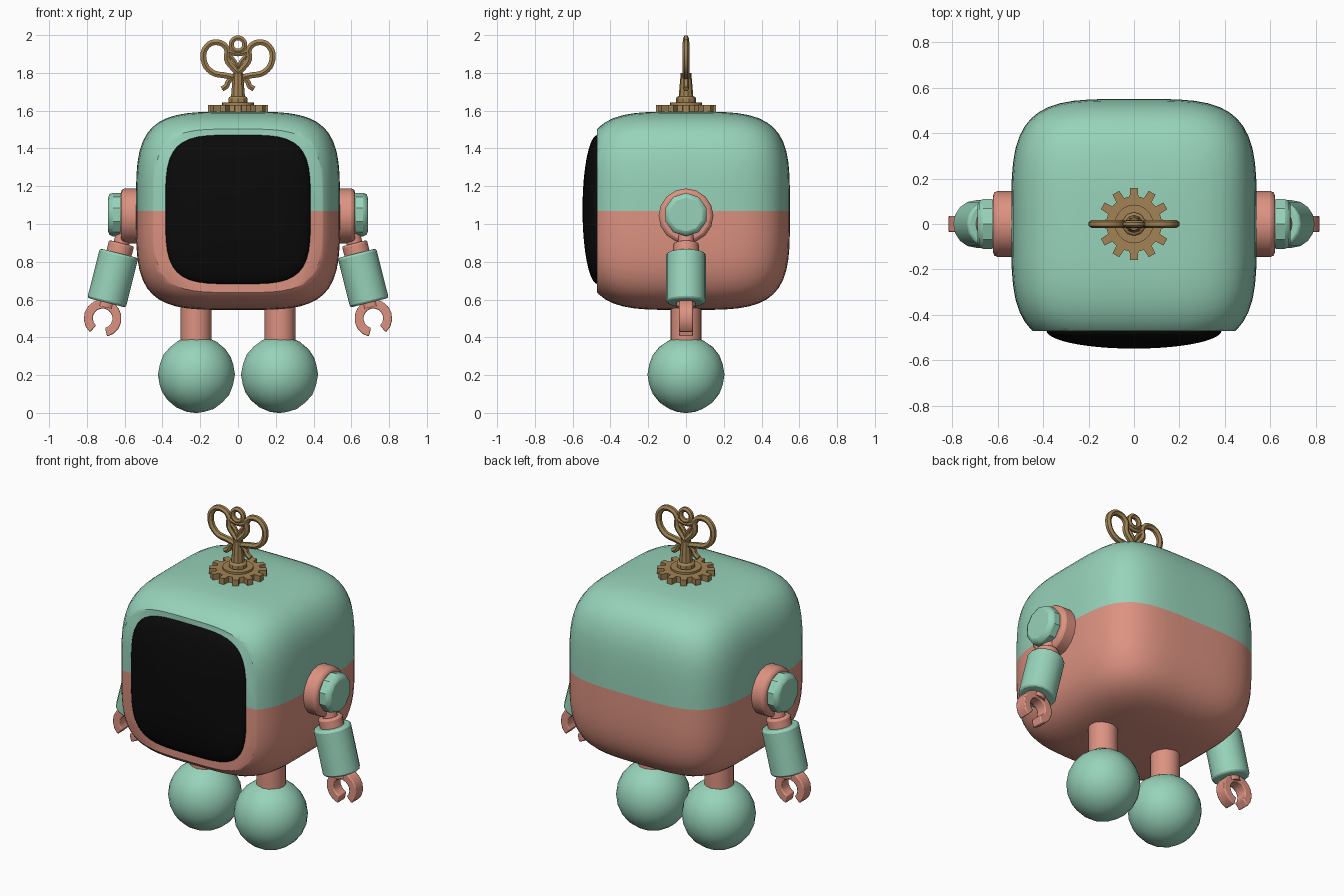
import bpy, bmesh, math
from mathutils import Vector

default = bpy.data.objects.get("Cube")
if default:
    bpy.data.objects.remove(default, do_unlink=True)


def material(name, color):
    m = bpy.data.materials.new(name)
    m.use_nodes = True
    m.diffuse_color = (*color, 1)
    bsdf = next(n for n in m.node_tree.nodes if n.type == 'BSDF_PRINCIPLED')
    bsdf.inputs["Base Color"].default_value = (*color, 1)
    bsdf.inputs["Roughness"].default_value = 0.7
    return m


MINT = material("mint", (0.31, 0.65, 0.49))
CORAL = material("coral", (0.72, 0.29, 0.22))
BLACK = material("black", (0.003, 0.003, 0.003))
BRASS = material("brass", (0.36, 0.23, 0.09))


def smooth(obj, angle=35):
    bpy.ops.object.select_all(action='DESELECT')
    obj.select_set(True)
    bpy.context.view_layer.objects.active = obj
    bpy.ops.object.shade_smooth_by_angle(angle=math.radians(angle))


def finish(name, bm, *mats, angle=35, bevel=0):
    bmesh.ops.recalc_face_normals(bm, faces=bm.faces[:])
    mesh = bpy.data.meshes.new(name)
    bm.to_mesh(mesh)
    bm.free()
    for m in mats:
        mesh.materials.append(m)
    obj = bpy.data.objects.new(name, mesh)
    bpy.context.collection.objects.link(obj)
    if bevel:
        mod = obj.modifiers.new("soft edges", 'BEVEL')
        mod.width, mod.segments = bevel, 2
        mod.limit_method = 'ANGLE'
        mod.angle_limit = math.radians(50)
    smooth(obj, angle)
    return obj


def rounded_cube(cuts, norm, size, center):
    bm = bmesh.new()
    bmesh.ops.create_cube(bm, size=2)
    bmesh.ops.subdivide_edges(bm, edges=bm.edges[:], cuts=cuts, use_grid_fill=True)
    for v in bm.verts:
        p = v.co / norm(v.co)
        v.co = Vector(a * b for a, b in zip(p, size)) + Vector(center)
    return bm


def rod(name, a, b, r, mat, r2=None, sides=16, bevel=0):
    a, b = Vector(a), Vector(b)
    bm = bmesh.new()
    bmesh.ops.create_cone(bm, cap_ends=True, segments=sides, radius1=r,
                          radius2=r if r2 is None else r2, depth=(b - a).length)
    turn = (b - a).to_track_quat('Z', 'Y')
    for v in bm.verts:
        v.co = turn @ v.co + (a + b) / 2
    return finish(name, bm, mat, bevel=bevel)


def slab(name, points, offset, mat, bevel=0):
    """Extrude a closed outline of 3D points by an offset."""
    bm = bmesh.new()
    face = bm.faces.new([bm.verts.new(p) for p in points])
    out = bmesh.ops.extrude_face_region(bm, geom=[face])
    moved = [g for g in out["geom"] if isinstance(g, bmesh.types.BMVert)]
    bmesh.ops.translate(bm, verts=moved, vec=offset)
    return finish(name, bm, mat, bevel=bevel)


def wire(name, points, radius, closed=False):
    """Bent brass strip along a smooth path in the x-z plane."""
    curve = bpy.data.curves.new(name, 'CURVE')
    curve.dimensions = '3D'
    curve.bevel_depth, curve.bevel_resolution = radius, 1
    curve.resolution_u = 4
    curve.use_fill_caps = True
    spline = curve.splines.new('BEZIER')
    spline.bezier_points.add(len(points) - 1)
    spline.use_cyclic_u = closed
    for bp, (x, z) in zip(spline.bezier_points, points):
        bp.co = (x, 0, z)
        bp.handle_left_type = bp.handle_right_type = 'AUTO'
    curve.materials.append(BRASS)
    obj = bpy.data.objects.new(name, curve)
    bpy.context.collection.objects.link(obj)
    bpy.ops.object.select_all(action='DESELECT')
    obj.select_set(True)
    bpy.context.view_layer.objects.active = obj
    bpy.ops.object.convert(target='MESH')
    smooth(bpy.context.view_layer.objects.active)


# Body: rounded cube with a flat front, mint above the waist and coral below
MID = 1.07
bm = rounded_cube(15, lambda p: sum(abs(c) ** 4 for c in p) ** 0.25,
                  (0.54, 0.55, 0.525), (0, 0, MID))
cut = bmesh.ops.bisect_plane(bm, geom=bm.verts[:] + bm.edges[:] + bm.faces[:],
                             plane_co=(0, -0.47, 0), plane_no=(0, -1, 0), clear_outer=True)
rim = [g for g in cut["geom_cut"] if isinstance(g, bmesh.types.BMEdge)]
bmesh.ops.edgeloop_fill(bm, edges=rim)
bmesh.ops.bisect_plane(bm, geom=bm.verts[:] + bm.edges[:] + bm.faces[:], dist=0.001,
                       plane_co=(0, 0, MID), plane_no=(0, 0, 1))
for f in bm.faces:
    f.material_index = 0 if f.calc_center_median().z > MID else 1
finish("body", bm, MINT, CORAL, angle=40)

# Screen: shallow dome with a rounded square outline
bm = rounded_cube(13, lambda p: math.sqrt(math.sqrt(p.x ** 4 + p.z ** 4) + p.y ** 2),
                  (0.385, 0.08, 0.395), (0, -0.468, 1.077))
finish("screen", bm, BLACK, angle=60)

# Arms and legs on both sides
for side, s in (("left", 1), ("right", -1)):
    def along(d, across=0, y=0):
        """Point on the tilted arm, d below the top of the sleeve."""
        return Vector((s * (0.63 + 0.244 * d + 0.97 * across), y,
                       0.845 - 0.97 * d + 0.244 * across))

    rod(side + "_shoulder", (s * 0.5, 0, 1.043), (s * 0.62, 0, 1.043), 0.145, CORAL, bevel=0.02)
    rod(side + "_shoulder_cap", (s * 0.6, 0, 1.05), (s * 0.688, 0, 1.05), 0.115, MINT,
        sides=10, bevel=0.025)
    rod(side + "_arm_neck", along(-0.14), along(-0.04), 0.042, CORAL, sides=12)
    rod(side + "_arm_collar", along(-0.055), along(0.02), 0.068, CORAL, bevel=0.01)
    rod(side + "_sleeve", along(0), along(0.27), 0.105, MINT, bevel=0.012)
    rod(side + "_wrist", along(0.25), along(0.295), 0.05, CORAL, sides=12)

    # Claw: open ring of constant thickness
    steps = 14
    angles = [math.radians(28 + 304 * i / steps) for i in range(steps + 1)]
    ring = [(0.1, a) for a in angles] + [(0.052, a) for a in reversed(angles)]
    slab(side + "_claw", [along(0.355 + r * math.cos(a), r * math.sin(a), -0.036)
                          for r, a in ring], (0, 0.072, 0), CORAL, bevel=0.006)

    rod(side + "_leg", (s * 0.222, 0, 0.36), (s * 0.222, 0, 0.64), 0.082, CORAL)
    bm = bmesh.new()
    bmesh.ops.create_icosphere(bm, subdivisions=3, radius=0.204)
    bmesh.ops.translate(bm, verts=bm.verts[:], vec=(s * 0.22, 0, 0.203))
    finish(side + "_foot", bm, MINT)

# Gear at the base of the key
TEETH = 12
outline = []
for i in range(TEETH):
    for r, t in ((0.122, -0.3), (0.16, -0.2), (0.16, 0.2), (0.122, 0.3)):
        a = math.tau * (i + t) / TEETH
        outline.append((r * math.cos(a), r * math.sin(a), 1.588))
slab("key_gear", outline, (0, 0, 0.042), BRASS)
rod("key_gear_hub", (0, 0, 1.62), (0, 0, 1.642), 0.085, BRASS, sides=20)

# Shaft
rod("key_collar", (0, 0, 1.635), (0, 0, 1.675), 0.052, BRASS, sides=10, bevel=0.01)
rod("key_shaft", (0, 0, 1.66), (0, 0, 1.8), 0.04, BRASS, r2=0.028, sides=10)

# Bow: heart loops, spurs and a ring on top
for side, s in (("left", 1), ("right", -1)):
    loop = [(0, 1.77), (0.06, 1.785), (0.14, 1.805), (0.182, 1.87), (0.165, 1.94),
            (0.11, 1.962), (0.06, 1.93), (0.058, 1.87), (0.03, 1.83), (0, 1.8)]
    wire(side + "_key_loop", [(s * x, z) for x, z in loop], 0.018)
    spur = [(0.012, 1.79), (0.05, 1.755), (0.062, 1.73), (0.085, 1.715)]
    wire(side + "_key_spur", [(s * x, z) for x, z in spur], 0.016)
    stem = [(0, 1.82), (0.018, 1.86), (0.045, 1.89)]
    wire(side + "_key_stem", [(s * x, z) for x, z in stem], 0.013)
wire("key_ring", [(0.035 * math.cos(a * math.tau / 8), 1.95 + 0.035 * math.sin(a * math.tau / 8))
                  for a in range(8)], 0.015, closed=True)
wire("key_ring_links", [(-0.06, 1.915), (0, 1.9), (0.06, 1.915)], 0.014)
